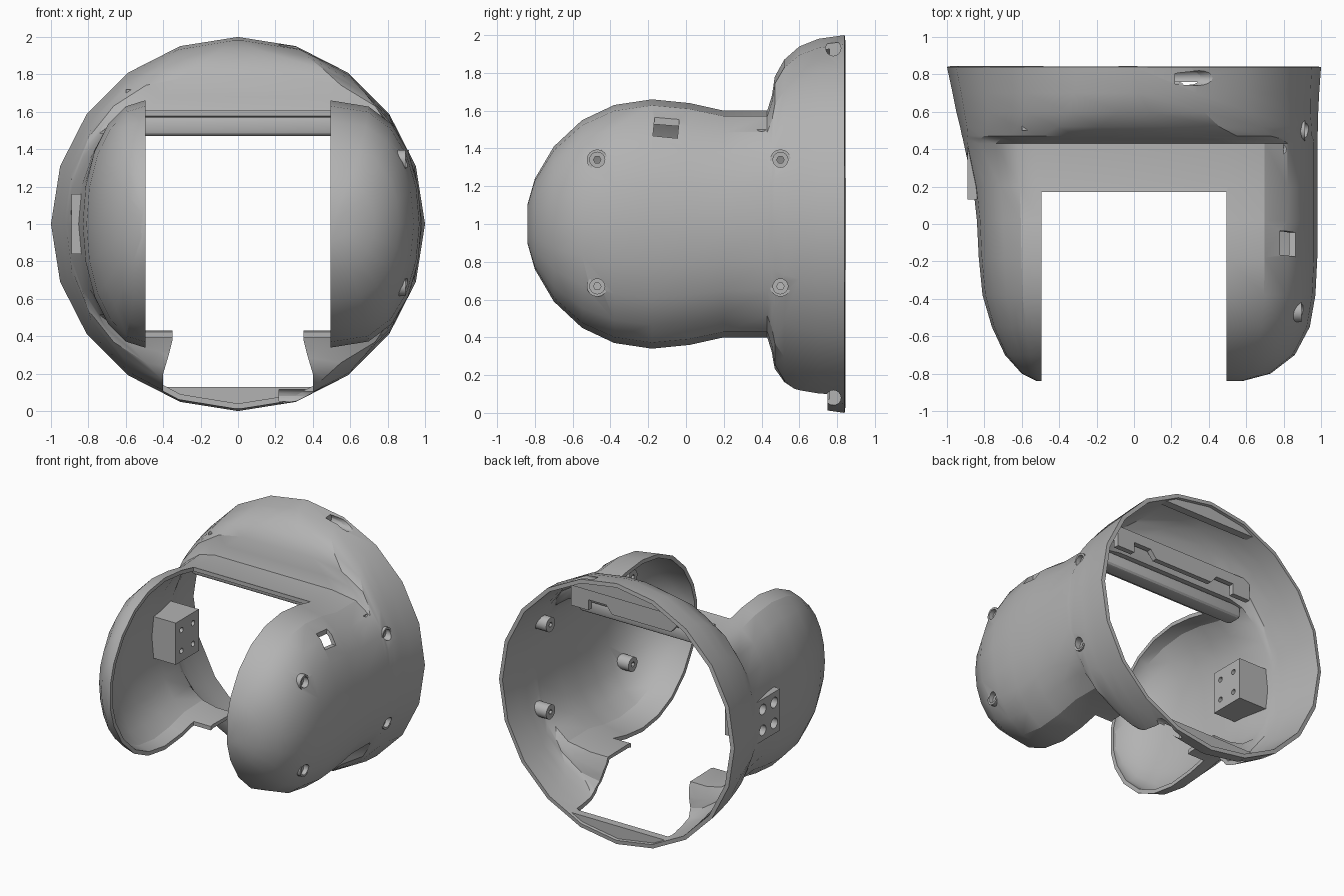
import bpy, bmesh, math
from mathutils import Matrix, Vector

cube = bpy.data.objects.get("Cube")
if cube:
    bpy.data.objects.remove(cube, do_unlink=True)

grey = bpy.data.materials.new("plain_grey")
grey.use_nodes = True
grey.diffuse_color = (0.45, 0.45, 0.45, 1)
grey.node_tree.nodes["Principled BSDF"].inputs["Base Color"].default_value = grey.diffuse_color


def make(name, bm):
    bmesh.ops.recalc_face_normals(bm, faces=bm.faces)
    mesh = bpy.data.meshes.new(name)
    bm.to_mesh(mesh)
    bm.free()
    mesh.materials.append(grey)
    obj = bpy.data.objects.new(name, mesh)
    bpy.context.collection.objects.link(obj)
    return obj


def box(name, low, high, tilt=0):
    low, high = Vector(low), Vector(high)
    bm = bmesh.new()
    place = (Matrix.Translation((low + high) / 2) @ Matrix.Rotation(tilt, 4, 'X')
             @ Matrix.Diagonal((*(high - low), 1)))
    bmesh.ops.create_cube(bm, size=1, matrix=place)
    return make(name, bm)


def rod(name, x0, x1, y, z, radius, sides=16):
    bm = bmesh.new()
    place = Matrix.Translation(((x0 + x1) / 2, y, z)) @ Matrix.Rotation(math.pi / 2, 4, 'Y')
    bmesh.ops.create_cone(bm, cap_ends=True, segments=sides, radius1=radius,
                          radius2=radius, depth=x1 - x0, matrix=place)
    return make(name, bm)


def prism(name, profile, y0, y1):
    bm = bmesh.new()
    face = bm.faces.new([bm.verts.new((x, y0, z)) for x, z in profile])
    grown = bmesh.ops.extrude_face_region(bm, geom=[face])["geom"]
    bmesh.ops.translate(bm, vec=(0, y1 - y0, 0),
                        verts=[v for v in grown if isinstance(v, bmesh.types.BMVert)])
    return make(name, bm)


def activate(obj):
    bpy.ops.object.select_all(action='DESELECT')
    obj.select_set(True)
    bpy.context.view_layer.objects.active = obj


def carve(obj, cutters):
    activate(obj)
    for cutter in cutters:
        mod = obj.modifiers.new("cut", 'BOOLEAN')
        mod.operation, mod.solver, mod.object = 'DIFFERENCE', 'EXACT', cutter
        bpy.ops.object.modifier_apply(modifier=mod.name)


# Shell stations: y, half height, left reach, right reach, flat half width
STATIONS = [
    (-.84, .10, .58, .52, .5), (-.80, .24, .73, .60, .5), (-.70, .41, .86, .69, .5),
    (-.55, .55, .94, .76, .5), (-.38, .63, .97, .81, .5), (-.18, .66, .98, .83, .5),
    (.02, .64, .98, .84, .5), (.20, .60, .98, .86, .5), (.43, .60, .98, .91, .5),
    (.455, .68, .98, .915, .42), (.47, .78, .98, .92, .3), (.52, .87, .985, .93, .18),
    (.60, .94, .985, .95, .08), (.70, .98, .99, .97, .03), (.84, 1, 1, 1, 0),
]
STEPS = 10


def section(h, left, right, flat):
    points = []
    for side, reach in ((1, left), (-1, right)):
        power = 1 - 0.5 * flat if side > 0 else 1
        for i in range(STEPS + 1):
            t = side * math.pi * (i / STEPS - 0.5)
            swell = max(math.cos(t), 0) ** power
            points.append((side * (flat + (reach - flat) * swell), 1 + h * math.sin(t)))
    return points


# Main shell: lofted skin with an open round back
bm = bmesh.new()
rings = [[bm.verts.new((x, y, z)) for x, z in section(*rest)] for y, *rest in STATIONS]
for a, b in zip(rings, rings[1:]):
    for i in range(len(a)):
        j = (i + 1) % len(a)
        bm.faces.new((a[i], a[j], b[j], b[i]))
bm.faces.new(rings[0])
bmesh.ops.remove_doubles(bm, verts=bm.verts, dist=0.0005)
shell = make("shell", bm)
activate(shell)
solid = shell.modifiers.new("thickness", 'SOLIDIFY')
solid.thickness, solid.offset = 0.03, -1
bpy.ops.object.modifier_apply(modifier=solid.name)

# Openings: front gap, bottom notch, square window
half_notch = [(.35, .55), (.35, .38), (.37, .3), (.4, .2), (.4, -.2)]
notch = half_notch + [(-x, z) for x, z in reversed(half_notch)]
openings = [
    box("gap_cutter", (-.495, -1, -.5), (.495, .17, 2.5)),
    prism("notch_cutter", notch, .1, .75),
    box("window_cutter", (.78, -.17, 1.46), (1.1, -.04, 1.57), -0.1),
]

# Screw holes and their inner posts on the left side
posts, screw_cutters = [], []
for y, wall in ((-.47, .91), (.5, .93)):
    for z in (.67, 1.34):
        posts.append(rod("screw_post", wall - .13, wall - .015, y, z, .055))
        screw_cutters.append(rod("head_cutter", wall - .05, 1.2, y, z, .04))
        screw_cutters.append(rod("screw_cutter", .6, 1.2, y, z, .02, 6))
edge_cutters = [rod("edge_cutter", x, 1.2, y, z, .04)
                for x, y, z in ((.8, .4, 1.53), (.22, .78, 1.93), (.22, .78, .08))]

# Mounting block on the right side with four holes through the wall
block = box("mount_block", (-.89, .13, .84), (-.62, .41, 1.16))
block_cutters = []
for y in (.2, .34):
    for z in (.92, 1.08):
        block_cutters.append(rod("slot_cutter", -1.2, -.8, y, z, .04))
        block_cutters.append(rod("pin_cutter", -1.2, -.5, y, z, .02))

# Chord plates at the top and bottom of the back rim
arc = [math.radians(a) for a in range(-26, 27, 4)]
plates = [prism(name, [(.97 * math.sin(a), 1 + up * .97 * math.cos(a)) for a in arc], .76, .82)
          for name, up in (("rim_plate_top", 1), ("rim_plate_bottom", -1))]

# Cross bar and notched slat under the top deck
bar = box("cross_bar", (-.62, .3, 1.47), (.62, .43, 1.575))
activate(bar)
bevel = bar.modifiers.new("round", 'BEVEL')
bevel.width, bevel.segments = .03, 3
bpy.ops.object.modifier_apply(modifier=bevel.name)
slat = prism("notched_slat", [(-.6, 1.72), (-.6, 1.56), (-.45, 1.56), (-.45, 1.64),
                              (-.3, 1.64), (-.25, 1.58), (.25, 1.58), (.3, 1.64),
                              (.45, 1.64), (.45, 1.56), (.6, 1.56), (.6, 1.72)], .5, .54)

# Carve the parts, then drop the cutters
carve(shell, openings + screw_cutters + edge_cutters + block_cutters)
for post in posts:
    carve(post, screw_cutters)
carve(block, block_cutters)
for plate in plates:
    carve(plate, edge_cutters)
for cutter in openings + screw_cutters + edge_cutters + block_cutters:
    bpy.data.objects.remove(cutter, do_unlink=True)

for obj in [shell, block, bar, slat] + posts + plates:
    activate(obj)
    bpy.ops.object.shade_smooth_by_angle(angle=math.radians(25))
